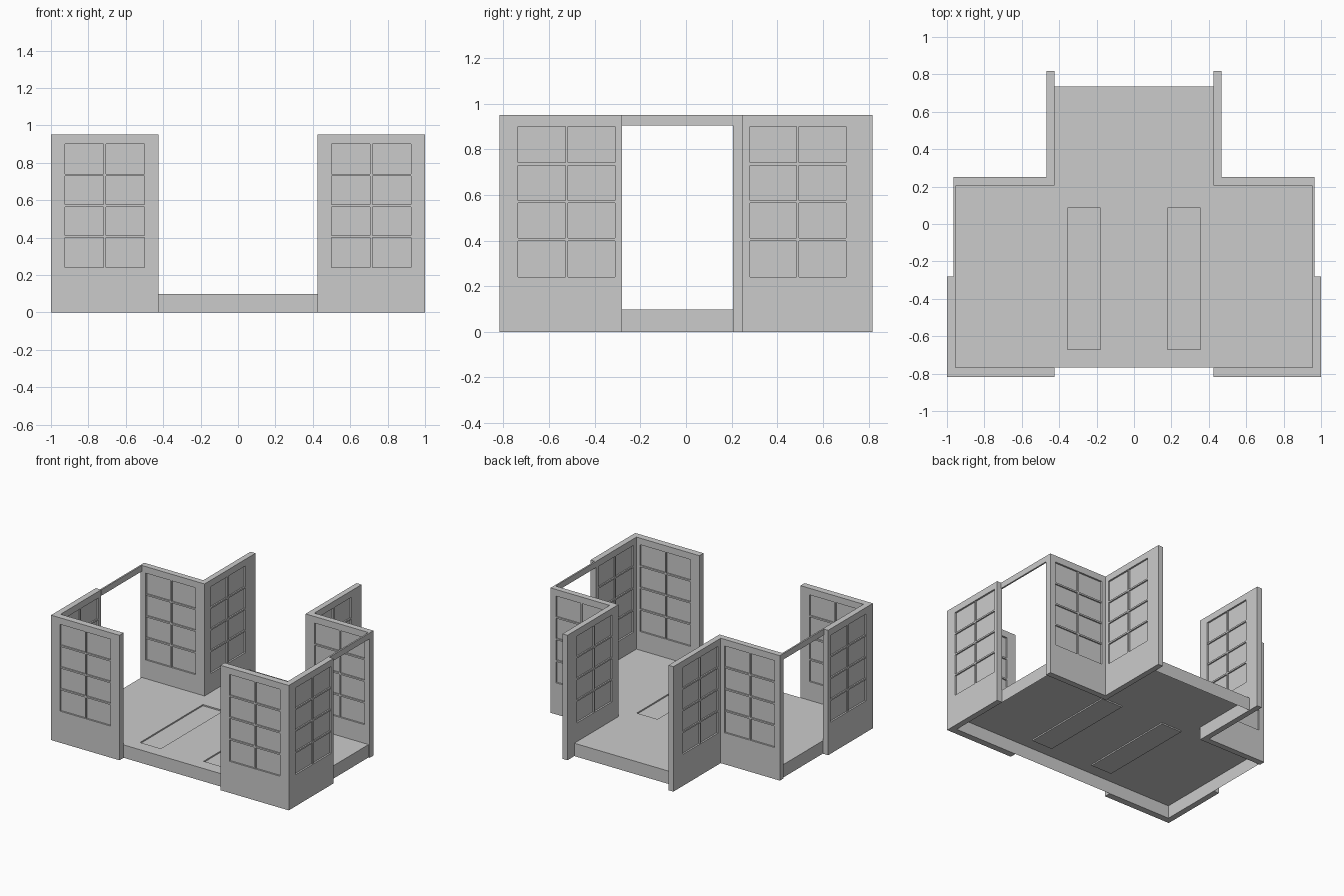
import bpy, bmesh

if "Cube" in bpy.data.objects:
    bpy.data.objects.remove(bpy.data.objects["Cube"])

H = 0.95              # wall height
FLOOR = 0.098         # floor height
Z0, Z1 = 0.24, 0.90   # window sill and head


def finish(bm, name):
    bmesh.ops.remove_doubles(bm, verts=bm.verts, dist=1e-5)
    bmesh.ops.recalc_face_normals(bm, faces=bm.faces)
    me = bpy.data.meshes.new(name)
    bm.to_mesh(me)
    bm.free()
    ob = bpy.data.objects.new(name, me)
    bpy.context.collection.objects.link(ob)
    return ob


def quad(bm, pts):
    return bm.faces.new([bm.verts.new(p) for p in pts])


def box(bm, lo, hi):
    v = bmesh.ops.create_cube(bm, size=1)["verts"]
    for p in v:
        p.co = [(lo[i] + hi[i]) / 2 + p.co[i] * (hi[i] - lo[i]) for i in range(3)]


def rect(u0, u1, z0, z1):
    return [(u0, z0), (u1, z0), (u1, z1), (u0, z1)]


def wall(name, axis, u, t, win, side):
    """Wall running along axis over u, thickness range t, with a recessed window on both faces."""
    def P(uz, d):
        x, y = (uz[0], d) if axis == "x" else (d, uz[0])
        return (side * x, y, uz[1])
    bm = bmesh.new()
    outer, inner = rect(*u, 0, H), rect(*win, Z0, Z1)
    rec = 0.013
    for d, pane in ((t[0], t[0] + rec), (t[1], t[1] - rec)):
        for i in range(4):
            j = (i + 1) % 4
            quad(bm, [P(outer[i], d), P(outer[j], d), P(inner[j], d), P(inner[i], d)])
            quad(bm, [P(inner[i], d), P(inner[j], d), P(inner[j], pane), P(inner[i], pane)])
        quad(bm, [P(p, pane) for p in inner])
    for i in range(4):
        j = (i + 1) % 4
        quad(bm, [P(outer[i], t[0]), P(outer[j], t[0]), P(outer[j], t[1]), P(outer[i], t[1])])
    finish(bm, name)

    # glazing bars: one upright, three crossbars
    bm = bmesh.new()
    b, a0, a1 = 0.006, t[0] + 0.003, t[1] - 0.003
    mid = sum(win) / 2
    bars = [(mid - b, mid + b, Z0, Z1)]
    for k in (1, 2, 3):
        z = Z0 + (Z1 - Z0) * k / 4
        bars.append((win[0], win[1], z - b, z + b))
    for u0, u1, z0, z1 in bars:
        p, q = P((u0, z0), a0), P((u1, z1), a1)
        box(bm, [min(c) for c in zip(p, q)], [max(c) for c in zip(p, q)])
    finish(bm, name + "_window_bars")


# walls and door lintels, left and right
for side, tag in ((-1, "left"), (1, "right")):
    wall("front_wall_" + tag, "x", (0.425, 1.0), (-0.818, -0.768), (0.5, 0.925), side)
    wall("side_wall_" + tag, "y", (-0.768, -0.28), (0.955, 1.0), (-0.735, -0.31), side)
    wall("back_wall_" + tag, "x", (0.425, 0.965), (0.205, 0.25), (0.5, 0.92), side)
    wall("wing_wall_" + tag, "y", (0.25, 0.818), (0.425, 0.467), (0.28, 0.70), side)
    bm = bmesh.new()
    xs = sorted((side * 0.953, side * 0.965))
    box(bm, (xs[0], -0.28, 0.905), (xs[1], 0.205, H))
    finish(bm, "lintel_" + tag)

# floor: open-bottomed slab with two shallow sunken strips
bm = bmesh.new()
X = [-0.955, -0.425, -0.355, -0.18, 0.18, 0.355, 0.425, 0.955]
Y = [-0.768, -0.67, 0.085, 0.205, 0.735]
for i in range(7):
    for j in range(4):
        if j == 3 and i in (0, 6):
            continue
        c = [(X[i], Y[j]), (X[i + 1], Y[j]), (X[i + 1], Y[j + 1]), (X[i], Y[j + 1])]
        sunk = j == 1 and i in (2, 4)
        low = FLOOR - 0.01
        quad(bm, [(*p, low if sunk else FLOOR) for p in c])
        if sunk:
            for k in range(4):
                p, q = c[k], c[(k + 1) % 4]
                quad(bm, [(*p, FLOOR), (*q, FLOOR), (*q, low), (*p, low)])
bmesh.ops.remove_doubles(bm, verts=bm.verts, dist=1e-5)
rim = [e for e in bm.edges if e.is_boundary]
new = bmesh.ops.extrude_edge_only(bm, edges=rim)["geom"]
for v in new:
    if isinstance(v, bmesh.types.BMVert):
        v.co.z = 0
floor = finish(bm, "floor")
if floor.data.polygons[0].normal.z < 0:
    floor.data.flip_normals()
